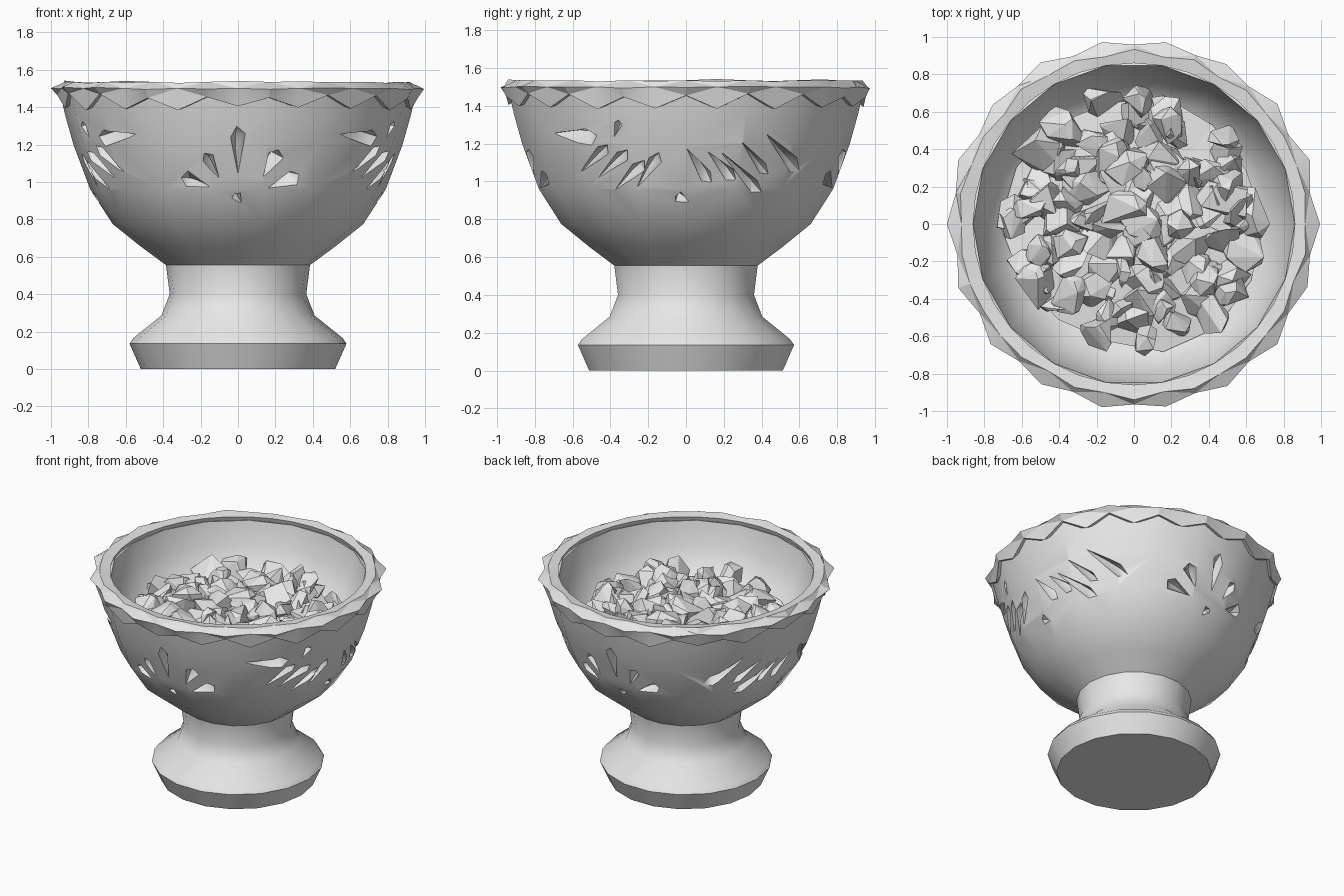
import bpy, bmesh, math, random
from mathutils import Vector

random.seed(7)
if "Cube" in bpy.data.objects:
    bpy.data.objects.remove(bpy.data.objects["Cube"])

stone = bpy.data.materials.new("pale_grey_stone")
stone.use_nodes = True
stone.diffuse_color = (0.8, 0.8, 0.8, 1)
stone.node_tree.nodes["Principled BSDF"].inputs["Base Color"].default_value = (0.8, 0.8, 0.8, 1)

SIDES = 18


def finish(bm, name):
    bmesh.ops.recalc_face_normals(bm, faces=bm.faces)
    mesh = bpy.data.meshes.new(name)
    bm.to_mesh(mesh)
    bm.free()
    mesh.materials.append(stone)
    obj = bpy.data.objects.new(name, mesh)
    bpy.context.collection.objects.link(obj)
    return obj


def activate(obj):
    bpy.ops.object.select_all(action='DESELECT')
    obj.select_set(True)
    bpy.context.view_layer.objects.active = obj


def polar(r, a, z):
    return Vector((r * math.cos(a), r * math.sin(a), z))


def bridge(bm, low, high):
    n = len(low)
    for i in range(n):
        j = (i + 1) % n
        bm.faces.new((low[i], low[j], high[j], high[i]))


def hull(bm, points):
    verts = [bm.verts.new(p) for p in points]
    out = bmesh.ops.convex_hull(bm, input=verts)
    spare = {g for g in out["geom_interior"] + out["geom_unused"]
             if isinstance(g, bmesh.types.BMVert) and g.is_valid}
    bmesh.ops.delete(bm, geom=list(spare), context='VERTS')


# Pedestal and bowl: one turned profile, outside then inside
outer = [(0.52, 0), (0.58, 0.135), (0.56, 0.165), (0.41, 0.285), (0.365, 0.4), (0.385, 0.555),
         (0.52, 0.655), (0.67, 0.775), (0.79, 0.96), (0.88, 1.2), (0.925, 1.36), (0.95, 1.47)]
inner = [(0.86, 1.5), (0.83, 1.34), (0.75, 1.18), (0.63, 1.08)]
bm = bmesh.new()
rings = [[bm.verts.new(polar(r, math.tau * i / SIDES, z)) for i in range(SIDES)]
         for r, z in outer + inner]
for low, high in zip(rings, rings[1:]):
    bridge(bm, low, high)
bm.faces.new(rings[0])
bm.faces.new(rings[-1])
bowl = finish(bm, "bowl_and_pedestal")


def bowl_radius(z):
    for (r0, z0), (r1, z1) in zip(outer, outer[1:]):
        if z0 <= z <= z1:
            return r0 + (r1 - r0) * (z - z0) / (z1 - z0)
    return outer[-1][0]


# Carved leaves: sideways offset, height, length, width, tilt in degrees
flower = [(0, 1.17, 0.28, 0.07, 90), (-0.14, 1.09, 0.16, 0.06, 115), (0.18, 1.1, 0.17, 0.08, 62),
          (-0.23, 1.0, 0.17, 0.08, 160), (0.25, 1.0, 0.19, 0.08, 22), (0, 0.91, 0.07, 0.05, 120)]
spray = [(-0.6, 1.24, 0.34, 0.08, -4), (-0.37, 1.28, 0.1, 0.04, 65), (-0.49, 1.12, 0.26, 0.06, 35),
         (-0.39, 1.09, 0.27, 0.06, 36), (-0.3, 1.03, 0.26, 0.06, 40), (-0.2, 1.06, 0.24, 0.06, 54),
         (-0.02, 0.91, 0.08, 0.06, 150), (0.07, 1.08, 0.24, 0.06, -56), (0.19, 1.08, 0.23, 0.06, -45),
         (0.3, 1.04, 0.38, 0.06, -42), (0.37, 1.12, 0.27, 0.05, -45), (0.52, 1.15, 0.38, 0.07, -38)]


def add_leaf(bm, facing, flip, leaf):
    side, z, length, width, tilt = leaf
    r = bowl_radius(z)
    a = facing + flip * math.asin(side / r)
    out = polar(1, a, 0)
    centre = polar(r * 0.99, a, z)
    across = Vector((-out.y, out.x, 0)) * flip
    slope = (bowl_radius(z + 0.05) - bowl_radius(z - 0.05)) / 0.1
    up = (Vector((0, 0, 1)) + out * slope).normalized()
    normal = (out - Vector((0, 0, slope))).normalized()
    t = math.radians(tilt)
    u = across * math.cos(t) + up * math.sin(t)
    v = up * math.cos(t) - across * math.sin(t)
    rim = [(-0.54, 0), (0.36, -0.62), (0.53, 0.1), (0.28, 0.62)]
    points = [centre + u * length * p + v * width * q + normal * 0.06 for p, q in rim]
    points += [centre + u * length * p * 0.9 + v * width * q * 0.9 - normal * 0.01 for p, q in rim]
    points += [centre + u * length * p + v * width * 0.2 - normal * 0.06 for p in (0, 0.25)]
    hull(bm, points)


cuts = bmesh.new()
for leaf in flower:
    add_leaf(cuts, -math.pi / 2, 1, leaf)
    add_leaf(cuts, math.pi / 2, -1, leaf)
for leaf in spray:
    add_leaf(cuts, 0, 1, leaf)
    add_leaf(cuts, math.pi, -1, leaf)
cutter = finish(cuts, "leaf_cutter")
cutter.hide_render = True
carve = bowl.modifiers.new("carved_leaves", 'BOOLEAN')
carve.operation = 'DIFFERENCE'
carve.solver = 'EXACT'
carve.use_self = True
carve.object = cutter
activate(bowl)
bpy.ops.object.modifier_apply(modifier=carve.name)
bpy.data.objects.remove(cutter)
activate(bowl)
bpy.ops.object.shade_smooth_by_angle(angle=math.radians(45))

# Chipped rim: even steps are points, odd steps are notches
bm = bmesh.new()
rings = [[] for _ in range(5)]
for i in range(SIDES * 2):
    a = math.tau * i / (SIDES * 2)
    j = random.uniform(-0.015, 0.015)
    if i % 2 == 0:
        section = [(0.965, 1.46 + j), (1.0 + min(j, 0), 1.5 + j / 2), (0.92 + j, 1.535)]
    else:
        section = [(0.938, 1.395 + j), (0.96 + j / 2, 1.5), (0.935 + j / 2, 1.535 + j / 2)]
    section += [(0.86, 1.525), (0.885, 1.45)]
    for ring, (r, z) in zip(rings, section):
        ring.append(bm.verts.new(polar(r, a, z)))
for k in range(5):
    bridge(bm, rings[k], rings[(k + 1) % 5])
bmesh.ops.triangulate(bm, faces=bm.faces)
rim = finish(bm, "chipped_rim")
activate(rim)
bpy.ops.object.shade_smooth_by_angle(angle=math.radians(20))

# Rubble bed: a low uneven mound under the loose stones
bm = bmesh.new()
edge = [bm.verts.new(polar(random.uniform(0.64, 0.72), math.tau * i / 14,
                           random.uniform(1.14, 1.19))) for i in range(14)]
top = bm.verts.new((0, 0, 1.24))
base = bm.verts.new((0, 0, 1.07))
for i in range(14):
    pair = (edge[i], edge[(i + 1) % 14])
    bm.faces.new((*pair, top))
    bm.faces.new((*pair, base))
finish(bm, "rubble_bed")

# Loose stones: angular chunks scattered in a sunflower spiral
COUNT = 96
bm = bmesh.new()
for i in range(COUNT):
    r = 0.66 * math.sqrt((i + 0.5) / COUNT)
    a = i * 2.4 + random.uniform(-0.2, 0.2)
    centre = polar(r, a, 1.25 - 0.07 * r + random.uniform(-0.035, 0.035))
    centre.y += 0.02
    size = random.uniform(0.075, 0.12)
    axis = Vector([random.gauss(0, 1) for _ in range(3)]).normalized()
    points = []
    for _ in range(13):
        d = Vector([random.gauss(0, 1) for _ in range(3)]).normalized()
        points.append(centre + (d + axis * d.dot(axis) * 0.4) * size)
    hull(bm, points)
finish(bm, "loose_stones")
